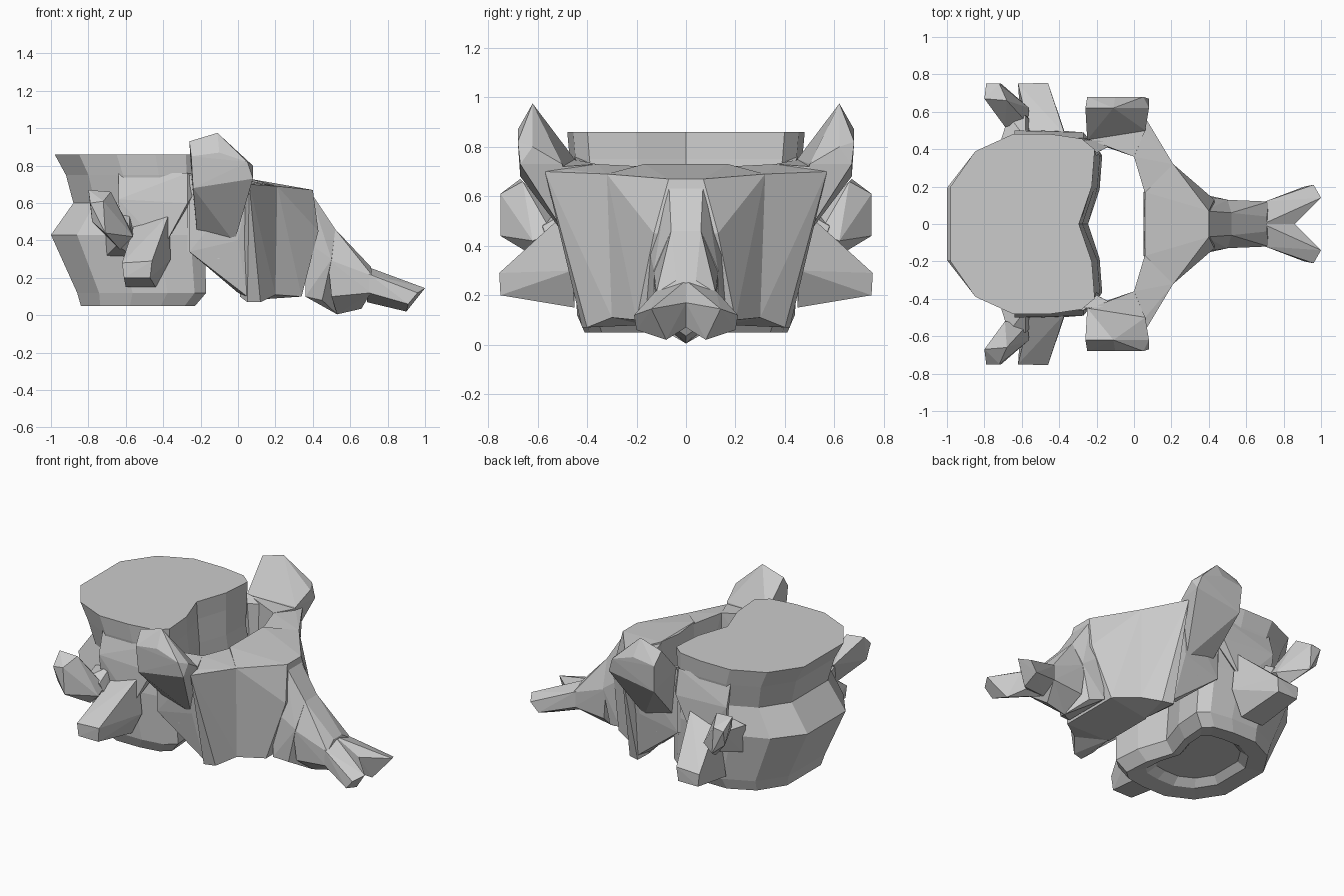
import bpy, bmesh


def finish(bm, name):
    bmesh.ops.recalc_face_normals(bm, faces=bm.faces)
    me = bpy.data.meshes.new(name)
    bm.to_mesh(me)
    bm.free()
    ob = bpy.data.objects.new(name, me)
    bpy.context.collection.objects.link(ob)
    return ob


def hull(name, pts, span=False):
    """Faceted convex chunk. span: one chunk across y=0, else a mirrored pair."""
    if span:
        pts = pts + [(x, -y, z) for x, y, z in pts if y]
    bm = bmesh.new()
    for p in pts:
        bm.verts.new(p)
    res = bmesh.ops.convex_hull(bm, input=bm.verts)
    junk = {g for g in res["geom_interior"] + res["geom_unused"]
            if isinstance(g, bmesh.types.BMVert) and not g.link_faces}
    bmesh.ops.delete(bm, geom=list(junk), context='VERTS')
    bmesh.ops.dissolve_limit(bm, angle_limit=0.02, verts=bm.verts, edges=bm.edges)
    ob = finish(bm, name)
    if not span:
        m = ob.modifiers.new("mirror", 'MIRROR')
        m.use_axis = (False, True, False)
        m.use_mirror_merge = False
    return ob


# Bowl-shaped front body: one outline lofted through stacked rings
half = [(0, .42), (.17, .81), (.43, 1), (.7, 1), (.91, .95), (1, .83), (.98, .42)]
outline = half + [(.89, 0)] + [(u, -v) for u, v in reversed(half)]
rings = [  # z, left x, right x, half width
    (.86, -.98, -.21, .48), (.75, -.92, -.21, .47), (.60, -.88, -.20, .44),
    (.43, -1.0, -.18, .46), (.12, -.86, -.17, .44),
    (.05, -.84, -.23, .41), (.06, -.74, -.30, .30), (.10, -.70, -.34, .25)]
bm = bmesh.new()
loops = []
for z, x0, x1, w in rings:
    loops.append([bm.verts.new((x0 + u * (x1 - x0), v * w, z)) for u, v in outline])
n = len(outline)
for a, b in zip(loops, loops[1:]):
    for i in range(n):
        bm.faces.new((a[i], a[(i + 1) % n], b[(i + 1) % n], b[i]))
bm.faces.new(loops[0])
bm.faces.new(loops[-1])
finish(bm, "front_body")

# Shoulder ledges on the body sides
hull("shoulder", [(-.64, .46, .76), (-.27, .46, .76), (-.64, .5, .62), (-.27, .49, .6),
                  (-.4, .5, .36), (-.62, .48, .35), (-.5, .3, .5), (-.2, .4, .7)])

# Rear body core behind the opening
hull("rear_body", [(.05, 0, .72), (.06, .17, .73), (.05, .17, .08), (.07, 0, .08),
                   (.21, .32, .69), (.2, .3, .11), (.4, .07, .67), (.34, .2, .1),
                   (.43, .13, .45)], True)

# Side wings closing the ring around the opening
hull("rear_wing", [(.06, .16, .72), (.21, .32, .69), (0, .36, .73), (.06, .5, .71),
                   (.06, .16, .08), (.2, .3, .11), (.05, .42, .07), (.12, .4, .07),
                   (.01, .36, .1), (.06, .57, .7)])
hull("ring_arm", [(0, .36, .73), (.06, .5, .72), (-.09, .44, .73), (-.26, .46, .75),
                  (.05, .42, .1), (0, .37, .12), (-.1, .44, .29), (-.26, .45, .34),
                  (0, .47, .4)])
hull("ring_arm_joint", [(-.09, .44, .73), (-.2, .38, .73), (-.27, .45, .76),
                        (-.1, .45, .3), (-.18, .39, .33), (-.27, .44, .34)])

# Upright flared fins on the ring
hull("fin", [(-.26, .62, .93), (-.11, .62, .975), (.08, .62, .8), (-.25, .68, .85),
             (-.1, .68, .87), (.05, .68, .82), (.08, .67, .73), (-.24, .67, .68),
             (.06, .5, .73), (-.25, .45, .75), (-.02, .45, .39), (-.22, .45, .45)])

# Tail tapering to a forked end
hull("tail_base", [(.38, .07, .67), (.36, .15, .4), (.36, .16, .1), (.52, .06, .46),
                   (.5, .13, .3), (.53, 0, .005), (.45, .13, .08)], True)
hull("tail", [(.52, .06, .46), (.48, .13, .3), (.53, 0, .005), (.5, .12, .1),
              (.71, .04, .26), (.72, .12, .21), (.71, .12, .12), (.66, 0, .035)], True)

# Two separate prongs leave a notch at the tail end
hull("tail_prong", [(.69, 0, .26), (.7, .12, .22), (.7, .12, .12), (.69, 0, .07),
                    (.86, 0, .17), (.82, 0, .07), (1.0, .14, .145), (.96, .21, .12),
                    (.91, .2, .06), (.9, .08, .02)])

# Raised upper limbs: root, then bent tip
hull("upper_limb_root", [(-.72, .42, .5), (-.58, .46, .55), (-.7, .42, .32), (-.52, .46, .3),
                         (-.67, .58, .5), (-.58, .58, .48), (-.65, .58, .37), (-.56, .56, .42)])
hull("upper_limb_tip", [(-.69, .52, .52), (-.57, .54, .45), (-.63, .6, .35), (-.56, .62, .42),
                        (-.79, .75, .6), (-.72, .75, .61), (-.71, .75, .44), (-.78, .72, .5),
                        (-.8, .67, .67), (-.68, .66, .66)])

# Lowered limbs ending in blunt feet
hull("lower_limb", [(-.55, .46, .5), (-.37, .48, .54), (-.36, .46, .3), (-.6, .45, .15),
                    (-.44, .45, .15), (-.62, .75, .28), (-.46, .755, .29),
                    (-.47, .75, .2), (-.61, .75, .2), (-.44, .65, .36)])
